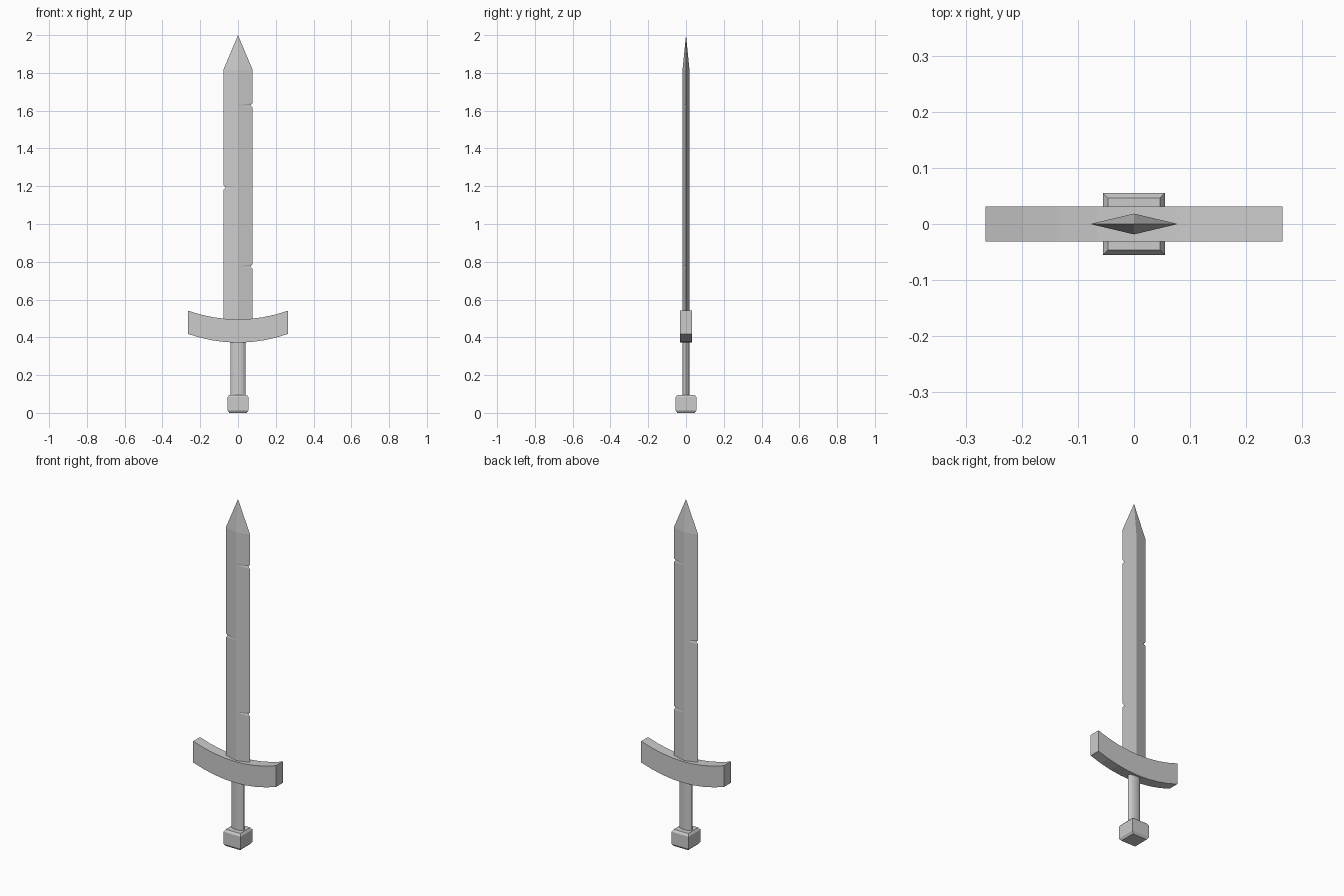
import bpy, bmesh, math

if "Cube" in bpy.data.objects:
    bpy.data.objects.remove(bpy.data.objects["Cube"])


def finish(bm, name):
    bmesh.ops.remove_doubles(bm, verts=bm.verts, dist=1e-5)
    bmesh.ops.recalc_face_normals(bm, faces=bm.faces)
    mesh = bpy.data.meshes.new(name)
    bm.to_mesh(mesh)
    bm.free()
    obj = bpy.data.objects.new(name, mesh)
    bpy.context.collection.objects.link(obj)
    return obj


def loft(name, rings):
    """Skin a stack of closed rings and cap both ends."""
    bm = bmesh.new()
    rows = [[bm.verts.new(p) for p in ring] for ring in rings]
    for a, b in zip(rows, rows[1:]):
        n = len(a)
        for i in range(n):
            bm.faces.new((a[i], a[(i + 1) % n], b[(i + 1) % n], b[i]))
    bm.faces.new(rows[0])
    bm.faces.new(rows[-1])
    return finish(bm, name)


# Blade: diamond section with nicks that fan out from the ridge to the edge
HALF_W, HALF_T = 0.078, 0.0185
BASE, SHOULDER, TIP = 0.44, 1.815, 2.0
NICK_DEPTH, NICK_H = 0.013, 0.012
nicks = {1: (0.775, 1.628), -1: (1.193,)}

bm = bmesh.new()


def face(*pts):
    bm.faces.new([bm.verts.new(p) for p in pts])


for sx in (1, -1):
    for sy in (1, -1):
        w, t = sx * HALF_W, sy * HALF_T
        ridge_z = edge_z = BASE
        for z in nicks[sx]:
            ridge, root = (0, t, z), (sx * (HALF_W - NICK_DEPTH), 0, z)
            low, high = (w, 0, z - NICK_H), (w, 0, z + NICK_H)
            face((0, t, ridge_z), (w, 0, edge_z), low, ridge)
            face(ridge, low, root)
            face(ridge, root, high)
            ridge_z, edge_z = z, z + NICK_H
        face((0, t, ridge_z), (w, 0, edge_z), (w, 0, SHOULDER), (0, t, SHOULDER))
        face((0, t, SHOULDER), (w, 0, SHOULDER), (0, 0, TIP))
face((HALF_W, 0, BASE), (0, HALF_T, BASE), (-HALF_W, 0, BASE), (0, -HALF_T, BASE))
finish(bm, "blade")

# Cross guard: box section swept along a shallow upward curve
guard = []
for i in range(-4, 5):
    x = 0.265 * i / 4
    z = 0.372 + 0.046 * (i / 4) ** 2
    guard.append([(x, y, z + h) for y, h in
                  ((-0.031, 0), (0.031, 0), (0.031, 0.123), (-0.031, 0.123))])
loft("cross_guard", guard)

# Grip: flattened cylinder
SIDES = 16
grip = loft("grip", [[(0.039 * math.cos(2 * math.pi * i / SIDES),
                       0.0185 * math.sin(2 * math.pi * i / SIDES), z)
                      for i in range(SIDES)] for z in (0.08, 0.39)])

# Pommel: block chamfered around its top and bottom
loft("pommel", [[(sx * r, sy * r, z) for sx, sy in ((-1, -1), (1, -1), (1, 1), (-1, 1))]
                for r, z in ((0.046, 0), (0.055, 0.013), (0.055, 0.083), (0.046, 0.096))])
